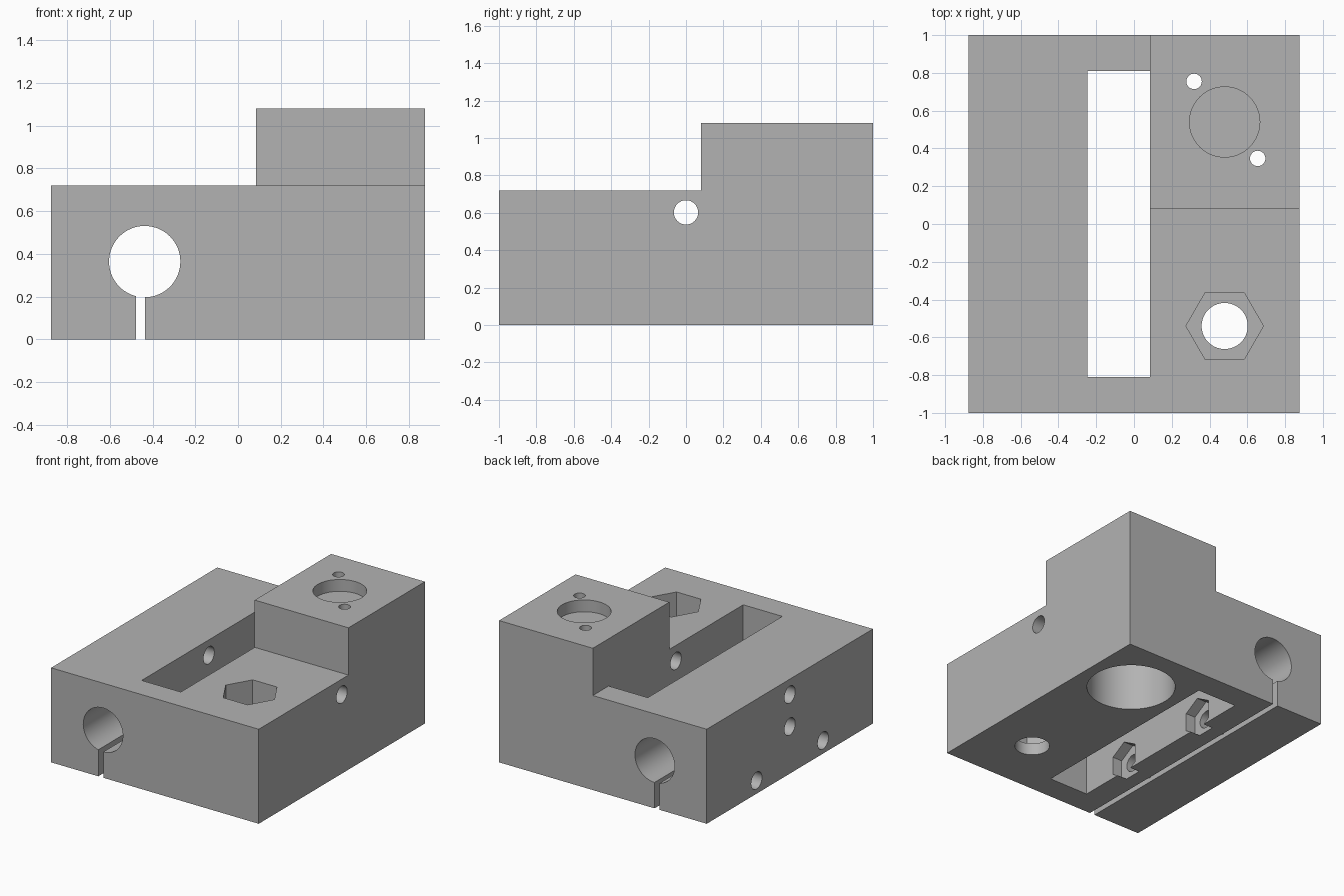
import bpy, bmesh, math
from mathutils import Vector

old = bpy.data.objects.get("Cube")
if old:
    bpy.data.objects.remove(old, do_unlink=True)

# Single grey plastic material
grey = bpy.data.materials.new("grey_plastic")
grey.use_nodes = True
colour = (0.45, 0.45, 0.45, 1)
grey.diffuse_color = colour
grey.node_tree.nodes["Principled BSDF"].inputs["Base Color"].default_value = colour


def finish(name, bm):
    bmesh.ops.recalc_face_normals(bm, faces=bm.faces)
    mesh = bpy.data.meshes.new(name)
    bm.to_mesh(mesh)
    bm.free()
    mesh.materials.append(grey)
    obj = bpy.data.objects.new(name, mesh)
    bpy.context.collection.objects.link(obj)
    return obj


def box(name, low, high):
    bm = bmesh.new()
    bmesh.ops.create_cube(bm, size=1)
    for v in bm.verts:
        v.co = Vector([(h + l) / 2 + c * (h - l) for l, h, c in zip(low, high, v.co)])
    return finish(name, bm)


def prism(name, axis, start, end, centre, radius, sides=64, turn=0.0):
    """Regular prism along an axis; centre gives the other two coordinates in xyz order."""
    bm = bmesh.new()
    ring = []
    for i in range(sides):
        a = turn + math.tau * i / sides
        co = [centre[0] + radius * math.cos(a), centre[1] + radius * math.sin(a)]
        co.insert("xyz".index(axis), start)
        ring.append(bm.verts.new(co))
    face = bm.faces.new(ring)
    shift = Vector([end - start if c == axis else 0 for c in "xyz"])
    out = bmesh.ops.extrude_face_region(bm, geom=[face], use_keep_orig=True)
    verts = [g for g in out["geom"] if isinstance(g, bmesh.types.BMVert)]
    bmesh.ops.translate(bm, verts=verts, vec=shift)
    return finish(name, bm)


def combine(target, tool, operation):
    mod = target.modifiers.new(tool.name, "BOOLEAN")
    mod.operation, mod.object, mod.solver = operation, tool, "EXACT"
    bpy.context.view_layer.objects.active = target
    bpy.ops.object.modifier_apply(modifier=mod.name)
    bpy.data.objects.remove(tool, do_unlink=True)


# Base plate with raised bearing tower
block = box("carriage_block", (-0.875, -1, 0), (0.875, 1, 0.72))
combine(block, box("bearing_tower", (0.085, 0.08, 0.3), (0.875, 1, 1.08)), "UNION")

cutters = [
    # Belt slot, rod bore and its clamp slit
    box("belt_slot", (-0.245, -0.81, -0.2), (0.085, 0.81, 1.3)),
    prism("rod_bore", "y", -1.2, 1.2, (-0.437, 0.364), 0.167),
    box("clamp_slit", (-0.477, -1.2, -0.2), (-0.435, 1.2, 0.3)),
    # Cross hole through the full width, and a side hole into the rod bore
    prism("cross_hole", "x", -1.2, 1.2, (0, 0.602), 0.065, 32),
    prism("side_hole", "x", -1.2, -0.45, (0, 0.358), 0.065, 32),
    # Bearing pocket from below and shallow recess above
    prism("bearing_pocket", "z", -0.2, 0.975, (0.48, 0.54), 0.31),
    prism("top_recess", "z", 0.99, 1.3, (0.48, 0.54), 0.186),
    # Hexagonal nut trap with its bolt hole
    prism("nut_trap", "z", 0.09, 1.0, (0.48, -0.54), 0.205, 6),
    prism("bolt_hole", "z", -0.2, 0.3, (0.48, -0.54), 0.122),
]

# Clamp screws with nut pockets in the slot wall
for y in (-0.4, 0.4):
    cutters.append(prism("clamp_hole", "x", -1.2, -0.1, (y, 0.1), 0.065, 32))
    cutters.append(prism("clamp_nut_pocket", "x", -0.325, -0.1, (y, 0.1), 0.14, 6, math.pi / 2))

# Small screw holes beside the top recess
for x, y in ((0.318, 0.755), (0.655, 0.347)):
    cutters.append(prism("small_hole", "z", 0.8, 1.3, (x, y), 0.041, 24))

for cutter in cutters:
    combine(block, cutter, "DIFFERENCE")

# Smooth bores, crisp edges
bpy.ops.object.select_all(action="DESELECT")
block.select_set(True)
bpy.context.view_layer.objects.active = block
bpy.ops.object.shade_smooth_by_angle(angle=math.radians(30))
